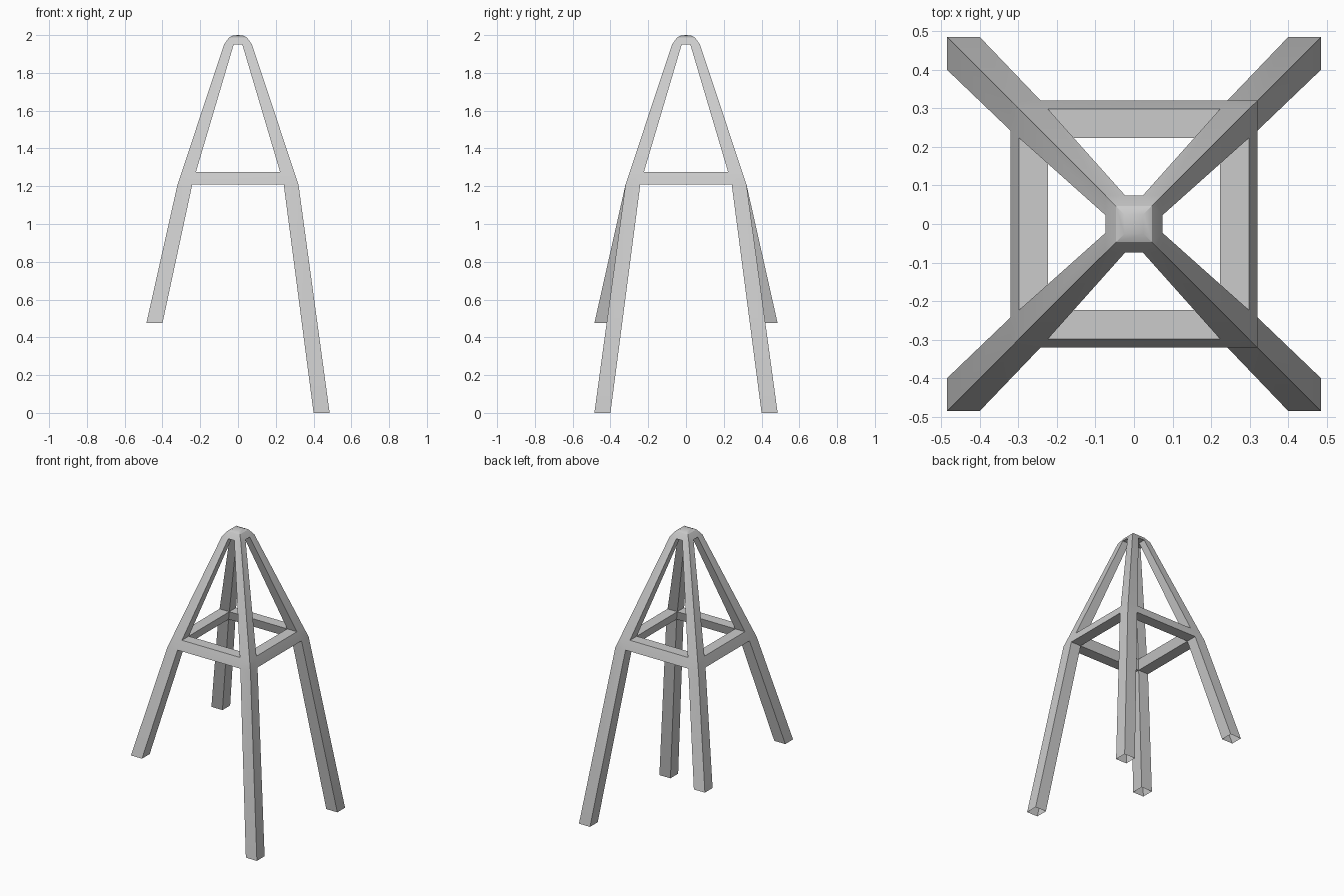
import bpy, bmesh

cube = bpy.data.objects.get("Cube")
if cube:
    bpy.data.objects.remove(cube, do_unlink=True)

grey = bpy.data.materials.new("light_grey")
grey.use_nodes = True
grey.diffuse_color = (0.6, 0.6, 0.6, 1)
grey.node_tree.nodes["Principled BSDF"].inputs["Base Color"].default_value = (0.6, 0.6, 0.6, 1)

# Frame levels: outer half width, inner half width, height
LONG_FOOT = (0.485, 0.4, 0.0)
SHORT_FOOT = (0.485, 0.4, 0.475)
BEAM_LOW = (0.32, 0.242, 1.21)
BEAM_TOP = (0.298, 0.223, 1.275)
CAP_LOW = (0.074, 0.023, 1.95)

bm = bmesh.new()
verts = {}


def vert(x, y, z):
    key = (round(x, 4), round(y, 4), round(z, 4))
    if key not in verts:
        verts[key] = bm.verts.new(key)
    return verts[key]


def face(*points):
    return bm.faces.new([vert(*p) for p in points])


def section(level, sx, sy):
    """Square leg section in one quadrant, starting at the outer corner."""
    o, i, z = level
    return [(sx * a, sy * b, z) for a, b in ((o, o), (o, i), (i, i), (i, o))]


def sleeve(low, high, sides):
    for k in sides:
        n = (k + 1) % 4
        face(low[k], low[n], high[n], high[k])


# Four legs bending at the beams; the two on the right are shorter
for sx in (-1, 1):
    for sy in (-1, 1):
        foot = LONG_FOOT if sx > 0 else SHORT_FOOT
        a, b, c, d = [section(l, sx, sy) for l in (foot, BEAM_LOW, BEAM_TOP, CAP_LOW)]
        sleeve(a, b, range(4))
        sleeve(b, c, (0, 3))
        sleeve(c, d, range(4))


def turn(p, quarter):
    x, y, z = p
    for _ in range(quarter):
        x, y = -y, x
    return x, y, z


# Four cross beams joining the legs
for q in range(4):
    ends = []
    for s in (-1, 1):
        ends.append([turn((r, s * level[1], level[2]), q) for r, level in (
            (BEAM_LOW[0], BEAM_LOW), (BEAM_TOP[0], BEAM_TOP),
            (BEAM_TOP[1], BEAM_TOP), (BEAM_LOW[1], BEAM_LOW))])
    sleeve(ends[0], ends[1], range(4))

# Cap: bevelled sides, shallow crown and underside between the legs
o, i, z = CAP_LOW
crown = [(0.047, 1.988), (0.025, 1.998)]
for q in range(4):
    (r, h), (r2, h2) = crown
    bevel = [(o, -o, z), (o, -i, z), (o, i, z), (o, o, z), (r, r, h), (r, -r, h)]
    slope = [(r, -r, h), (r, r, h), (r2, r2, h2), (r2, -r2, h2)]
    tip = [(r2, -r2, h2), (r2, r2, h2), (0, 0, 2)]
    under = [(o, -i, z), (i, -i, z), (i, i, z), (o, i, z)]
    for part in (bevel, slope, tip, under):
        face(*[turn(p, q) for p in part])
face(*[turn((i, i, z), q) for q in range(4)])

bmesh.ops.recalc_face_normals(bm, faces=bm.faces)
mesh = bpy.data.meshes.new("tower_frame")
bm.to_mesh(mesh)
bm.free()
mesh.materials.append(grey)
frame = bpy.data.objects.new("tower_frame", mesh)
bpy.context.collection.objects.link(frame)
bpy.context.view_layer.objects.active = frame
frame.select_set(True)
bpy.ops.object.shade_smooth_by_angle()
